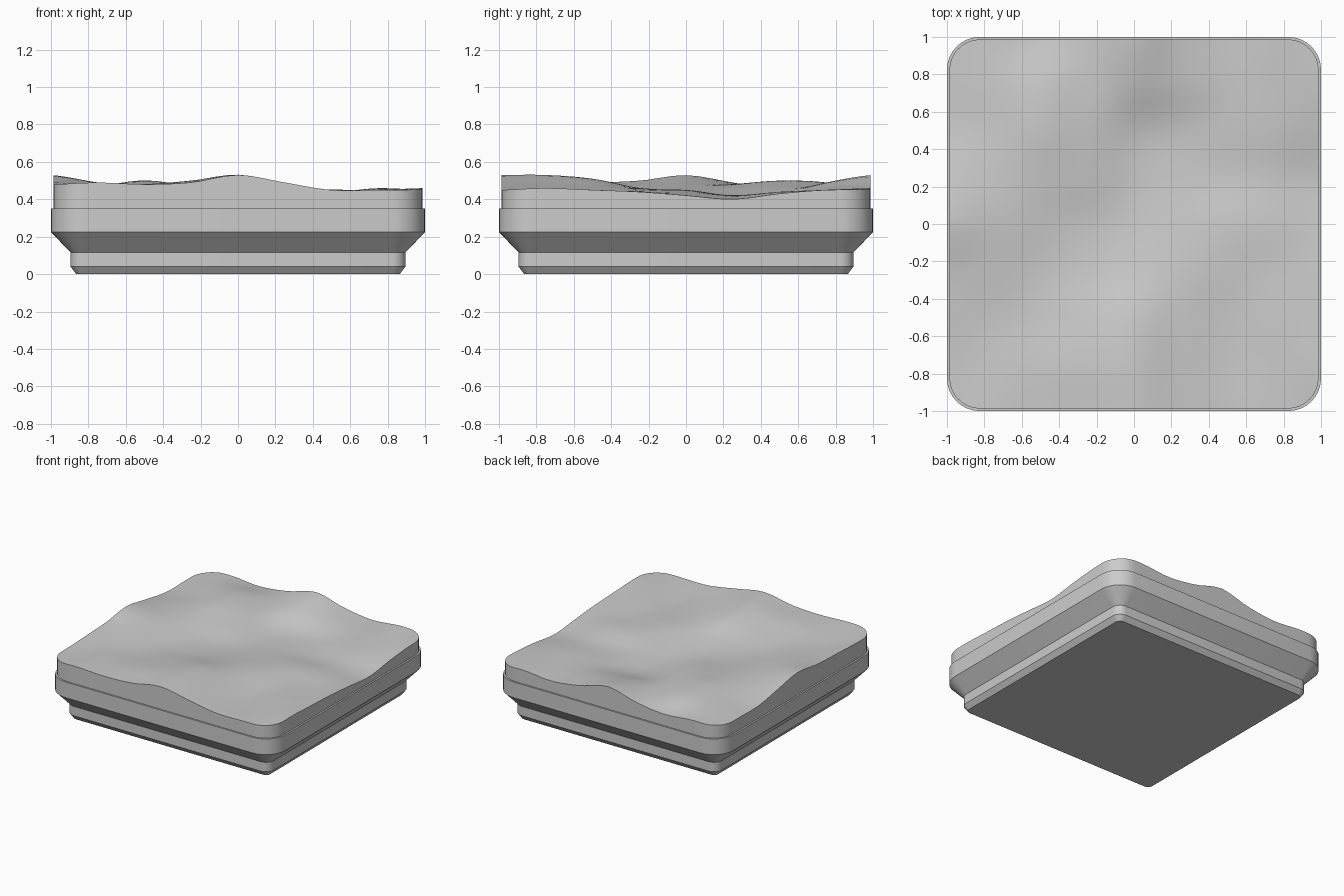
import bpy, bmesh, math

cube = bpy.data.objects.get("Cube")
if cube:
    bpy.data.objects.remove(cube, do_unlink=True)

# One plain stone colour
STONE = (0.6, 0.6, 0.6, 1.0)
stone = bpy.data.materials.new("stone_grey")
stone.use_nodes = True
stone.diffuse_color = STONE
stone.node_tree.nodes["Principled BSDF"].inputs["Base Color"].default_value = STONE

# Coarse relief of the ground in hundredths: rows run front to back, columns -x to +x
RELIEF = [
    [48, 49, 48, 49, 53, 49, 45, 45, 45],
    [48, 48, 48, 50, 53, 48, 44, 45, 46],
    [49, 47, 46, 48, 51, 47, 44, 45, 45],
    [50, 48, 45, 45, 46, 46, 45, 44, 44],
    [53, 49, 46, 44, 43, 44, 45, 44, 42],
    [49, 48, 48, 46, 42, 42, 42, 42, 40],
    [45, 47, 50, 47, 43, 42, 43, 44, 43],
    [45, 47, 49, 47, 49, 46, 44, 45, 45],
    [45, 46, 44, 47, 53, 47, 44, 46, 45],
]


def spline(values, t):
    """Smooth curve through evenly spaced values, t from -1 to 1."""
    last = len(values) - 1
    u = (t + 1) / 2 * last
    i = max(0, min(last - 1, int(u)))
    f = u - i
    a, b, c, d = (values[max(0, min(last, i + k))] for k in (-1, 0, 1, 2))
    return b + f / 2 * (c - a + f * (2*a - 5*b + 4*c - d + f * (3*(b - c) + d - a)))


def ground(x, y):
    return spline([spline(row, x) for row in RELIEF], y) / 100


def rounded_square(half, radius, arc=8, side=24):
    """Outline points, with evenly divided straight sides."""
    points = []
    c = half - radius
    for quarter in range(4):
        turn = quarter * math.pi / 2
        local = [(half, -c + 2 * c * k / side) for k in range(side)]
        for k in range(arc):
            a = math.pi / 2 * k / arc
            local.append((c + radius * math.cos(a), c + radius * math.sin(a)))
        for x, y in local:
            points.append((x * math.cos(turn) - y * math.sin(turn),
                           x * math.sin(turn) + y * math.cos(turn)))
    return points


def bridge(bm, low, high):
    n = len(low)
    for i in range(n):
        j = (i + 1) % n
        bm.faces.new((low[i], low[j], high[j], high[i]))


def finish(name, bm, angle):
    bmesh.ops.recalc_face_normals(bm, faces=bm.faces)
    mesh = bpy.data.meshes.new(name)
    bm.to_mesh(mesh)
    bm.free()
    mesh.materials.append(stone)
    obj = bpy.data.objects.new(name, mesh)
    bpy.context.collection.objects.link(obj)
    bpy.ops.object.select_all(action="DESELECT")
    obj.select_set(True)
    bpy.context.view_layer.objects.active = obj
    bpy.ops.object.shade_smooth_by_angle(angle=math.radians(angle))


# Stepped base: half width, corner radius, height
PROFILE = [(0.865, 0.04, 0), (0.895, 0.07, 0.04), (0.895, 0.07, 0.115),
           (1.0, 0.175, 0.225), (1.0, 0.175, 0.35)]
bm = bmesh.new()
rings = [[bm.verts.new((x, y, z)) for x, y in rounded_square(half, r, side=1)]
         for half, r, z in PROFILE]
for low, high in zip(rings, rings[1:]):
    bridge(bm, low, high)
bm.faces.new(rings[0])
bm.faces.new(rings[-1])
finish("tile_base", bm, 25)

# Ground block: straight wall rising to the uneven top
RINGS = 28
outline = rounded_square(0.987, 0.165)
bm = bmesh.new()
foot = [bm.verts.new((x, y, 0.35)) for x, y in outline]
previous = foot
for k in range(RINGS, 0, -1):
    s = k / RINGS
    ring = [bm.verts.new((x * s, y * s, ground(x * s, y * s))) for x, y in outline]
    bridge(bm, previous, ring)
    previous = ring
centre = bm.verts.new((0, 0, ground(0, 0)))
for i, vert in enumerate(previous):
    bm.faces.new((vert, previous[(i + 1) % len(previous)], centre))
bm.faces.new(foot)
finish("ground_block", bm, 40)
